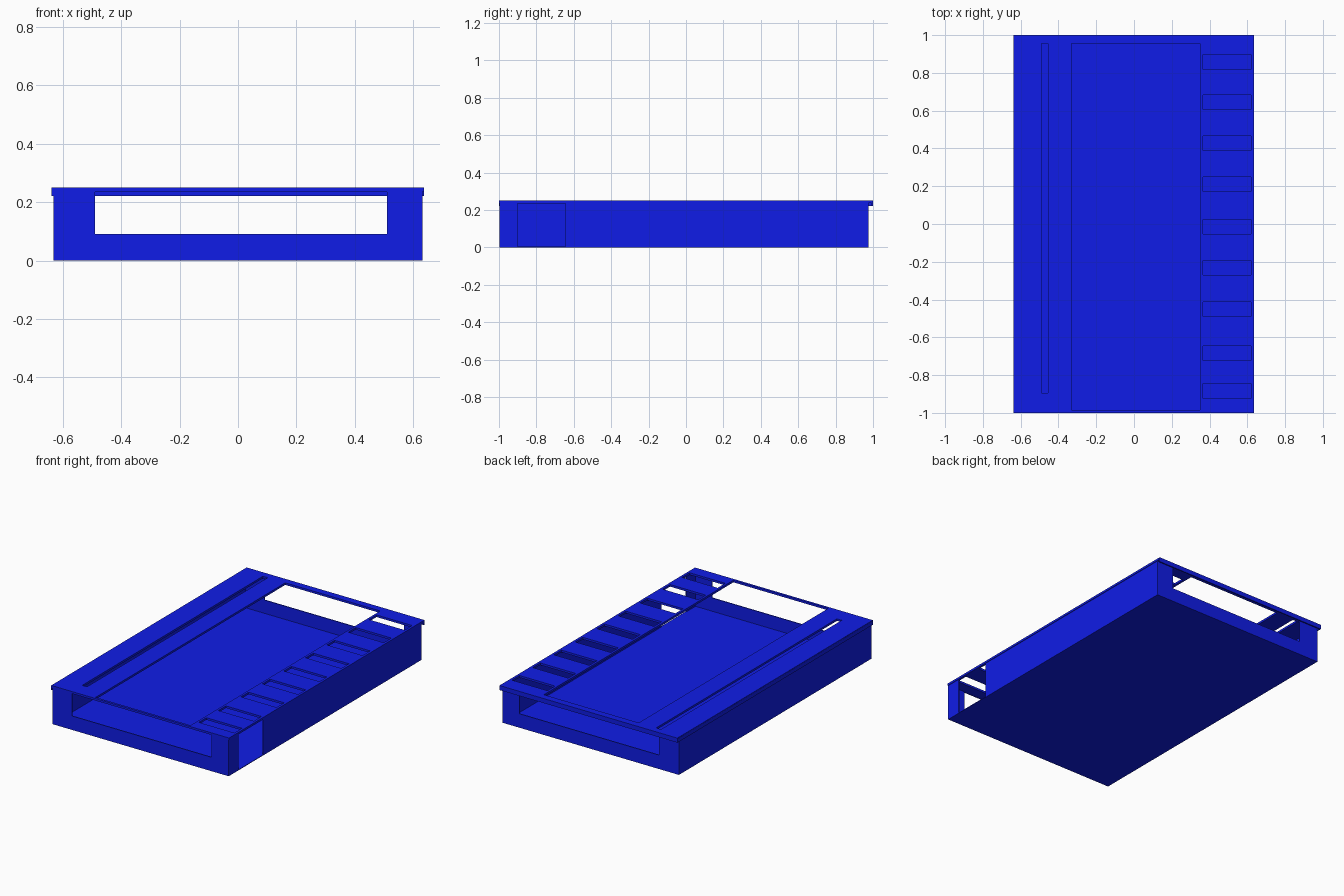
import bpy, bmesh

if "Cube" in bpy.data.objects:
    bpy.data.objects.remove(bpy.data.objects["Cube"])

mat = bpy.data.materials.new("blue_plastic")
mat.diffuse_color = (0.005, 0.012, 0.8, 1)
mat.use_nodes = True
mat.node_tree.nodes["Principled BSDF"].inputs["Base Color"].default_value = mat.diffuse_color


def panel(name, rect, holes, place, depth):
    """Flat plate with rectangular holes; rects are (u0, u1, v0, v1)."""
    us = sorted({u for r in [rect] + holes for u in r[:2]})
    vs = sorted({v for r in [rect] + holes for v in r[2:]})
    bm = bmesh.new()
    grid = {(u, v): bm.verts.new(place(u, v, 0)) for u in us for v in vs}
    for a, b in zip(us, us[1:]):
        for c, d in zip(vs, vs[1:]):
            mu, mv = (a + b) / 2, (c + d) / 2
            if not any(h[0] < mu < h[1] and h[2] < mv < h[3] for h in holes):
                bm.faces.new([grid[p] for p in ((a, c), (b, c), (b, d), (a, d))])
    bmesh.ops.delete(bm, geom=[v for v in bm.verts if not v.link_faces], context='VERTS')
    # thicken the sheet
    ext = bmesh.ops.extrude_face_region(bm, geom=bm.faces[:], use_keep_orig=True)
    moved = [g for g in ext['geom'] if isinstance(g, bmesh.types.BMVert)]
    offset = place(0, 0, depth)
    base = place(0, 0, 0)
    bmesh.ops.translate(bm, verts=moved, vec=[o - b for o, b in zip(offset, base)])
    bmesh.ops.recalc_face_normals(bm, faces=bm.faces[:])
    bmesh.ops.dissolve_limit(bm, angle_limit=0.01, verts=bm.verts[:], edges=bm.edges[:])
    me = bpy.data.meshes.new(name)
    bm.to_mesh(me)
    bm.free()
    me.materials.append(mat)
    ob = bpy.data.objects.new(name, me)
    bpy.context.collection.objects.link(ob)
    return ob


def flat(z):
    return lambda u, v, w: (u, v, z + w)


def facing_y(y):
    return lambda u, v, w: (u, y + w, v)


def facing_x(x):
    return lambda u, v, w: (x + w, u, v)


T = 0.006
X, Y0, Y1 = 0.632, -0.998, 0.975

# tray floor
panel("floor", (-X, X, Y0, Y1), [], flat(0), 0.004)

# end walls with wide windows
window = (-0.49, 0.51, 0.09, 0.235)
panel("front_wall", (-X, X, 0, 0.24), [window], facing_y(Y0), T)
panel("back_wall", (-X, X, 0, 0.24), [window], facing_y(Y1), -T)

# side walls, the right one with an opening near the front
panel("left_wall", (Y0, Y1, 0, 0.24), [], facing_x(-X), T)
panel("right_wall", (Y0, Y1, 0, 0.24), [(-0.9, -0.645, 0.004, 0.235)], facing_x(X), -T)

# lid with main window, long slot and a row of vents
holes = [(-0.33, 0.35, -0.985, 0.955), (-0.49, -0.455, -0.895, 0.955)]
for y in (0.858, 0.645, 0.428, 0.21, -0.014, -0.232, -0.452, -0.684, -0.884):
    holes.append((0.365, 0.62, y - 0.039, y + 0.039))
panel("lid", (-0.638, 0.636, -1, 1), holes, flat(0.236), 0.0135)

# lid lips hanging past the walls
panel("back_lip", (-0.638, 0.636, 0.22, 0.245), [], facing_y(1), -0.008)
panel("left_lip", (-1, 1, 0.22, 0.245), [], facing_x(-0.639), 0.008)
